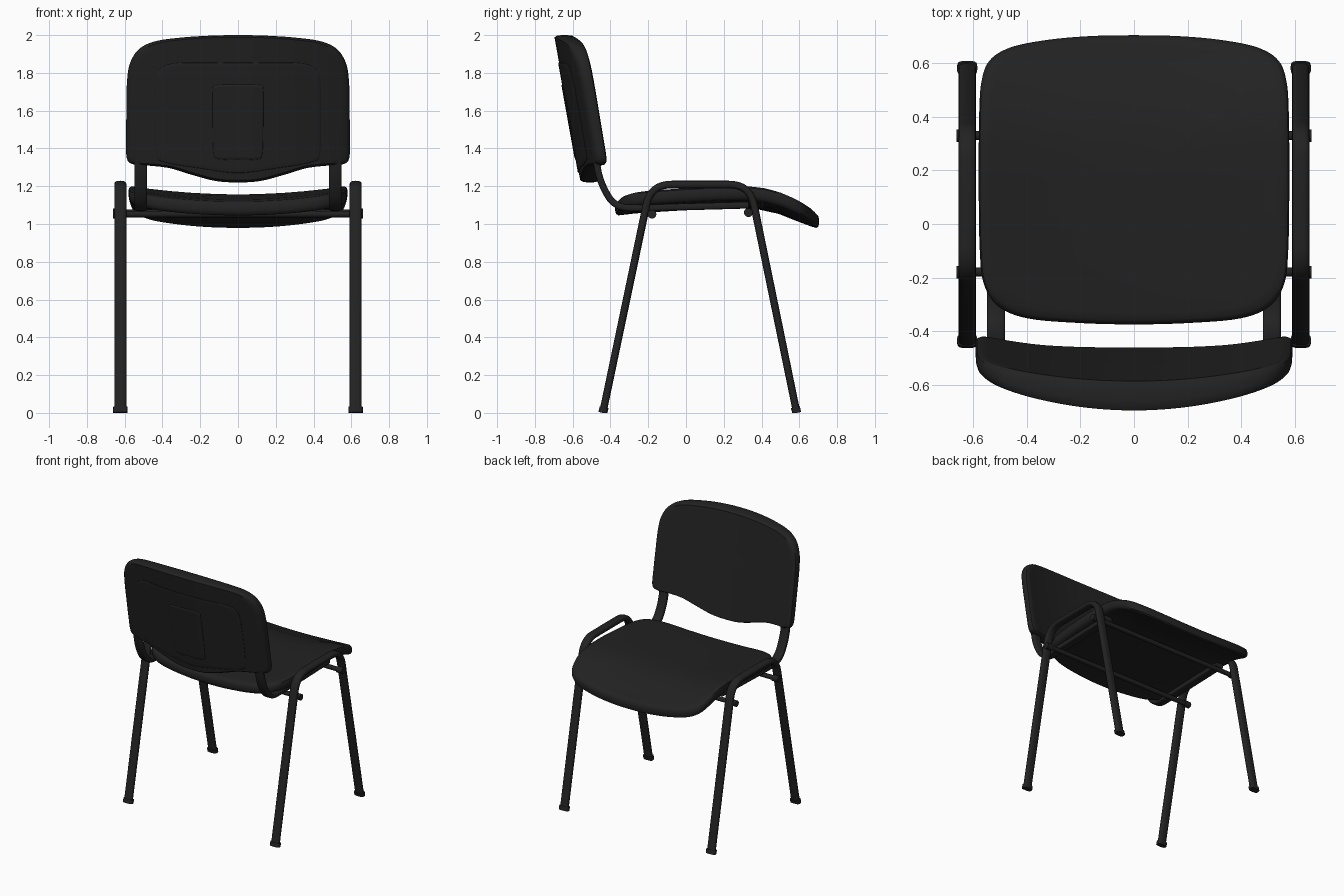
import bpy, bmesh, math
from mathutils import Vector

if "Cube" in bpy.data.objects:
    bpy.data.objects.remove(bpy.data.objects["Cube"])

mat = bpy.data.materials.new("charcoal black")
mat.diffuse_color = (0.016, 0.016, 0.016, 1)
mat.use_nodes = True
mat.node_tree.nodes["Principled BSDF"].inputs["Base Color"].default_value = mat.diffuse_color


def finish(name, bm, angle=40):
    bmesh.ops.recalc_face_normals(bm, faces=bm.faces)
    me = bpy.data.meshes.new(name)
    bm.to_mesh(me)
    bm.free()
    me.materials.append(mat)
    ob = bpy.data.objects.new(name, me)
    bpy.context.collection.objects.link(ob)
    bpy.ops.object.select_all(action='DESELECT')
    ob.select_set(True)
    bpy.context.view_layer.objects.active = ob
    bpy.ops.object.shade_smooth_by_angle(angle=math.radians(angle))
    return ob


def smooth_loop(half, n=6):
    """Mirror a half outline in x and round it with a Catmull-Rom spline."""
    pts = [Vector(p) for p in half]
    pts += [Vector((-p[0], p[1])) for p in reversed(half) if p[0] > 0]
    out, c = [], len(pts)
    for i in range(c):
        a, b, d, e = (pts[(i + k) % c] for k in (-1, 0, 1, 2))
        for k in range(n):
            t = k / n
            out.append(0.5 * (2 * b + (d - a) * t + (2 * a - 5 * b + 4 * d - e) * t * t
                              + (3 * b - a - 3 * d + e) * t ** 3))
    return out


def pad(name, half, centre, place, edge=0.03):
    """Cushion: concentric rings on both faces, rounded at the rim."""
    loop, centre = smooth_loop(half), Vector(centre)
    face = [.2, .4, .6, .8, .92, 1 - edge]
    rim = [(1 - edge * .3, .75), (1, .3)]
    prof = [(s, -1) for s in face] + [(s, -t) for s, t in rim]
    prof += [(s, t) for s, t in reversed(rim)] + [(s, 1) for s in reversed(face)]
    bm = bmesh.new()
    rings = []
    for s, t in prof:
        rings.append([bm.verts.new(place(*(centre + (p - centre) * s), t)) for p in loop])
    n = len(loop)
    for r, q in zip(rings, rings[1:]):
        for i in range(n):
            bm.faces.new((r[i], r[(i + 1) % n], q[(i + 1) % n], q[i]))
    for r, t in ((rings[0], -1), (rings[-1], 1)):
        c = bm.verts.new(place(*centre, t))
        for i in range(n):
            bm.faces.new((r[i], r[(i + 1) % n], c))
    return finish(name, bm)


def fillet(pts, r, n=8):
    """Round the inner corners of a (y, z) path."""
    pts = [Vector(p) for p in pts]
    out = [pts[0]]
    for a, b, c in zip(pts, pts[1:], pts[2:]):
        p, q = b + (a - b).normalized() * r, b + (c - b).normalized() * r
        for k in range(n + 1):
            t = k / n
            out.append(p * (1 - t) ** 2 + b * 2 * t * (1 - t) + q * t * t)
    return out + [pts[-1]]


def tube(name, path, x, a, b, power=1.0, sides=20):
    """Sweep an oval (half width a in x, half depth b) along a (y, z) path."""
    bm = bmesh.new()
    rings = []
    for i, p in enumerate(path):
        d = (path[min(i + 1, len(path) - 1)] - path[max(i - 1, 0)]).normalized()
        ring = []
        for k in range(sides):
            w = 2 * math.pi * k / sides
            u, v = (math.copysign(abs(f) ** power, f) for f in (math.cos(w), math.sin(w)))
            ring.append(bm.verts.new((x + a * u, p.x - d.y * b * v, max(0, p.y + d.x * b * v))))
        rings.append(ring)
    for r, q in zip(rings, rings[1:]):
        for i in range(sides):
            j = (i + 1) % sides
            bm.faces.new((r[i], r[j], q[j], q[i]))
    bm.faces.new(rings[0])
    bm.faces.new(rings[-1])
    return finish(name, bm)


def rod(name, x0, x1, y, z, r):
    """Round bar running along x."""
    bm = bmesh.new()
    bmesh.ops.create_cone(bm, cap_ends=True, segments=20, radius1=r, radius2=r, depth=x1 - x0)
    for v in bm.verts:
        v.co = ((x0 + x1) / 2 + v.co.z, y + v.co.x, z + v.co.y)
    return finish(name, bm)


# Seat: saddle-shaped pad with a front edge that curls down
seat_mid = [(-.38, 1.08), (-.25, 1.095), (0, 1.11), (.2, 1.12), (.33, 1.12), (.42, 1.11),
            (.5, 1.088), (.57, 1.06), (.64, 1.03), (.72, 1.008)]


def seat_place(x, y, t):
    z = seat_mid[0][1] if y < 0 else seat_mid[-1][1]
    for (y0, z0), (y1, z1) in zip(seat_mid, seat_mid[1:]):
        if y0 <= y <= y1:
            z = z0 + (z1 - z0) * (y - y0) / (y1 - y0)
    return (x, y, z + .045 * (x / .58) ** 2 + .037 * t)


pad("seat", [(0, -.375), (.2, -.37), (.4, -.352), (.51, -.305), (.562, -.22), (.576, -.1),
             (.58, .1), (.58, .28), (.578, .42), (.57, .53), (.54, .61), (.46, .66),
             (.32, .688), (.16, .702), (0, .705)], (0, .17), seat_place)


# Backrest: leaning pad, curved around the sitter, thicker in the middle
def back_y(x, z):
    return -.558 - .18 * (z - 1.22) + .105 * (x / .59) ** 2


def front_y(x, z):
    return -.465 - .165 * (z - 1.25) + .065 * (x / .59) ** 2


def back_place(x, z, t):
    f = (t + 1) / 2
    return (x, back_y(x, z) * (1 - f) + front_y(x, z) * f, z)


pad("backrest", [(0, 1.22), (.12, 1.228), (.25, 1.262), (.36, 1.295), (.46, 1.308), (.55, 1.315),
                 (.588, 1.345), (.592, 1.45), (.591, 1.6), (.588, 1.75), (.572, 1.85),
                 (.525, 1.925), (.44, 1.967), (.3, 1.987), (.15, 1.997), (0, 2)],
    (0, 1.62), back_place)


# Raised moulding on the rear of the backrest, with a centre panel
def plate(depth):
    return lambda x, z, t: (x, back_y(x, z) - depth * t, z)


pad("rear_moulding", [(0, 1.27), (.2, 1.295), (.4, 1.33), (.435, 1.38), (.44, 1.55), (.438, 1.72),
                      (.42, 1.81), (.34, 1.85), (.15, 1.855), (0, 1.855)],
    (0, 1.58), plate(.005), .02)
pad("rear_centre_panel", [(0, 1.34), (.1, 1.34), (.13, 1.37), (.135, 1.55), (.135, 1.7),
                          (.12, 1.735), (0, 1.74)], (0, 1.55), plate(.009), .06)

# Frame: one bent oval tube per side, with feet and backrest brackets
leg_path = fillet([(-.44, 0), (-.187, 1.209), (.338, 1.209), (.586, 0)], .11)
bracket_path = fillet([(-.505, 1.5), (-.455, 1.22), (-.375, 1.085), (-.2, 1.085), (.33, 1.1)], .075)
for s, side in ((-1, "left"), (1, "right")):
    tube(side + "_leg_frame", leg_path, s * .623, .032, .02, .75)
    for y, lean, end in ((-.44, .007, "back"), (.586, -.007, "front")):
        foot = [Vector((y, 0)), Vector((y + lean, .03))]
        tube(f"{side}_{end}_foot", foot, s * .623, .038, .024, .6)
    tube(side + "_backrest_bracket", bracket_path, s * .515, .034, .018, .5)

# Cross bars under the seat, with end caps
for y, z, end in ((-.18, 1.052), (.33, 1.06)) and ((-.18, 1.052, "back"), (.33, 1.06, "front")):
    rod(end + "_cross_bar", -.64, .64, y, z, .017)
    for s, side in ((-1, "left"), (1, "right")):
        rod(f"{side}_{end}_bar_cap", s * .638 - .025, s * .638 + .025, y, z, .023)
